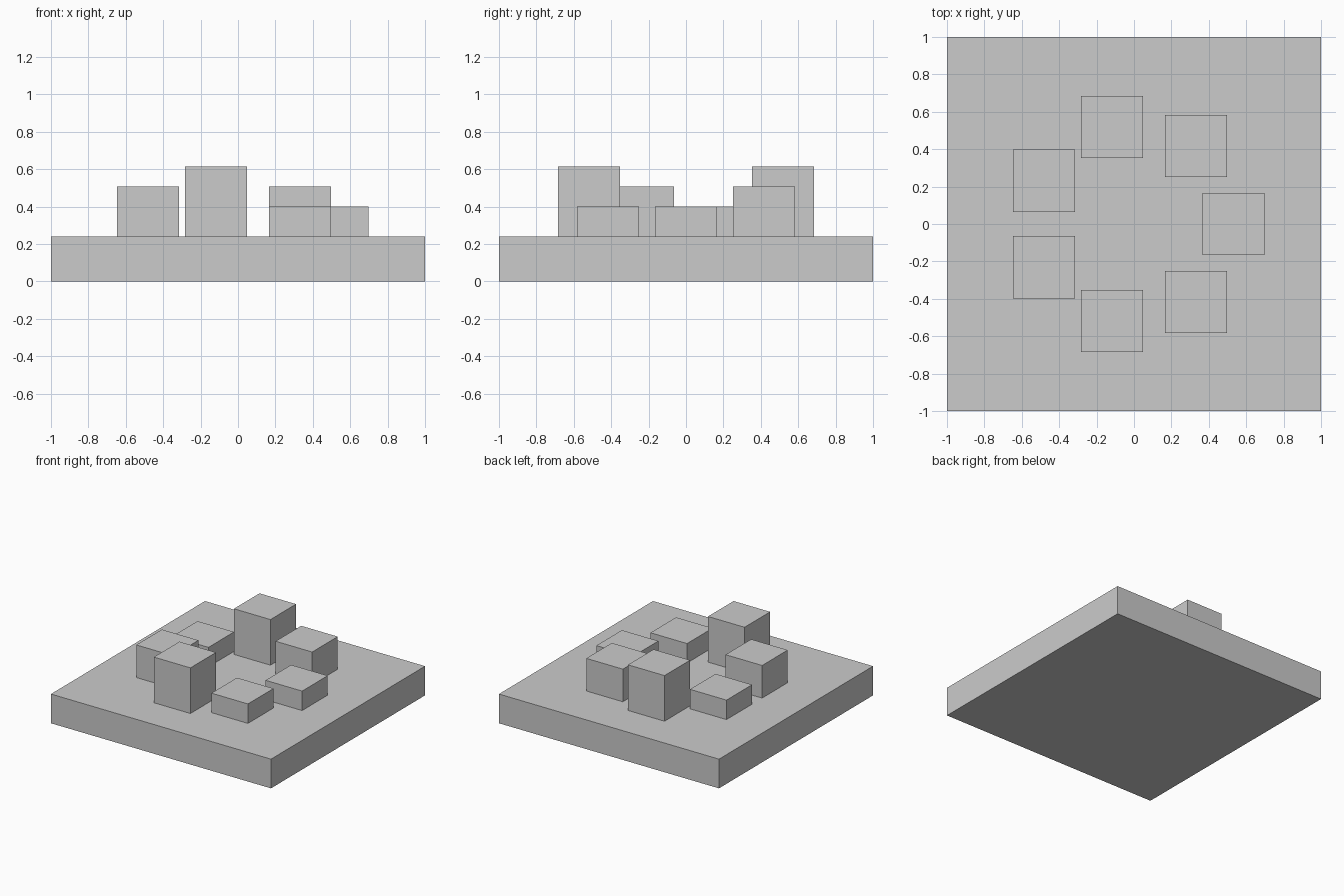
import bpy
from math import cos, sin, tau

if "Cube" in bpy.data.objects:
    bpy.data.objects.remove(bpy.data.objects["Cube"])


def box(name, x, y, z0, z1, width):
    bpy.ops.mesh.primitive_cube_add(size=1, location=(x, y, (z0 + z1) / 2))
    ob = bpy.context.object
    ob.name = name
    ob.scale = (width, width, z1 - z0)
    bpy.ops.object.transform_apply(location=False, rotation=False, scale=True)
    return ob


# Square base slab
BASE_TOP = 0.24
box("base_slab", 0, 0, 0, BASE_TOP, 2)

# Ring of seven blocks, heights repeating low / medium / tall
tops = (0.40, 0.508, 0.615)
for i in range(7):
    a = tau * i / 7
    box(f"ring_block_{i + 1}", 0.533 * cos(a), 0.533 * sin(a), BASE_TOP, tops[i % 3], 0.332)
